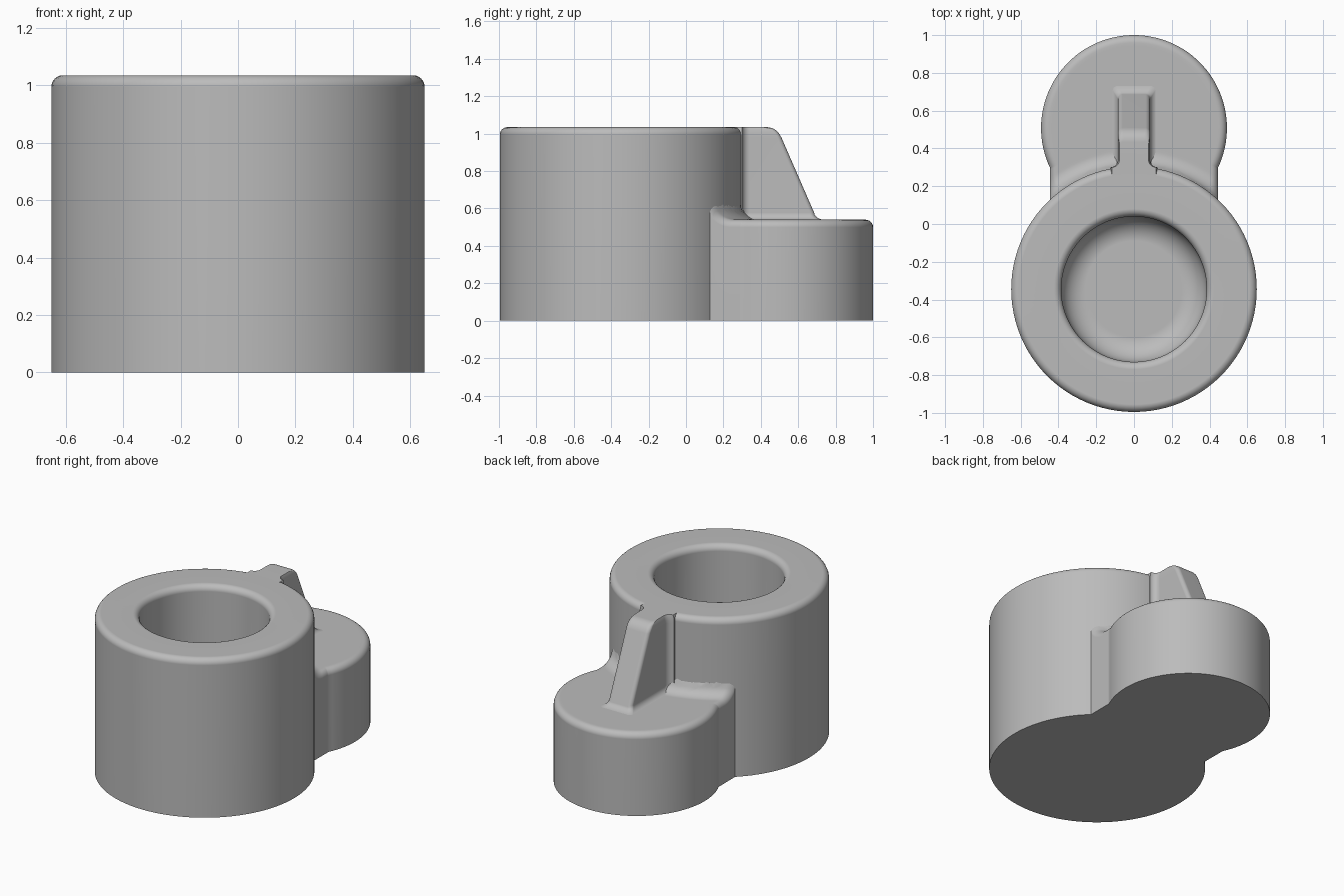
import bpy, bmesh
from math import sin, cos, pi, radians, sqrt, hypot

cube = bpy.data.objects.get("Cube")
if cube:
    bpy.data.objects.remove(cube)

HUB_Y, HUB_R, HUB_TOP = -0.345, 0.65, 1.035
BOSS_Y, BOSS_R, BOSS_TOP = 0.508, 0.492, 0.54
NECK_X, EDGE, ROOT = 0.445, 0.04, 0.085

grey = bpy.data.materials.new("cast_grey")
grey.use_nodes = True
colour = (0.5, 0.5, 0.5, 1)
grey.diffuse_color = colour
grey.node_tree.nodes["Principled BSDF"].inputs["Base Color"].default_value = colour


def arc(cx, cy, r, start, end, n):
    """Points on an arc, angles in degrees."""
    angles = [radians(start + (end - start) * i / n) for i in range(n + 1)]
    return [(cx + r * cos(a), cy + r * sin(a)) for a in angles]


def loft(name, loops):
    """Skin a stack of closed loops and cap both ends."""
    bm = bmesh.new()
    rings = [[bm.verts.new(p) for p in loop] for loop in loops]
    n = len(rings[0])
    for a, b in zip(rings, rings[1:]):
        for i in range(n):
            j = (i + 1) % n
            bm.faces.new((a[i], a[j], b[j], b[i]))
    bm.faces.new(rings[0][::-1])
    bm.faces.new(rings[-1])
    bmesh.ops.recalc_face_normals(bm, faces=bm.faces)
    mesh = bpy.data.meshes.new(name)
    bm.to_mesh(mesh)
    bm.free()
    mesh.materials.append(grey)
    obj = bpy.data.objects.new(name, mesh)
    bpy.context.collection.objects.link(obj)
    bpy.ops.object.select_all(action="DESELECT")
    bpy.context.view_layer.objects.active = obj
    obj.select_set(True)
    bpy.ops.object.shade_smooth_by_angle(angle=radians(35))
    normals = obj.modifiers.new("even_normals", "WEIGHTED_NORMAL")
    normals.keep_sharp = True
    return obj


# Hub: rounded cylinder with a blind bore, as a turned profile (radius, height)
BORE_R, FLOOR, FLOOR_R = 0.385, 0.2, 0.13
profile = [(HUB_R, 0)]
profile += arc(HUB_R - EDGE, HUB_TOP - EDGE, EDGE, 0, 90, 6)
profile += arc(BORE_R + EDGE, HUB_TOP - EDGE, EDGE, 90, 180, 6)
profile += arc(BORE_R - FLOOR_R, FLOOR + FLOOR_R, FLOOR_R, 0, -90, 8)
loft("hub", [[(x, y, z) for x, y in arc(0, HUB_Y, r, 0, 360, 96)[:-1]]
             for r, z in profile])


# Boss and neck: plan outline with a rounded rim, its top sweeping up to the hub
def boss_height(x, y):
    gap = hypot(x, y - HUB_Y) - HUB_R
    reach = min(max(ROOT - gap, 0), ROOT)
    return BOSS_TOP + ROOT - sqrt(ROOT ** 2 - reach ** 2)


NECK_Y, STEPS = 0.09, 20
joint = BOSS_Y - sqrt(BOSS_R ** 2 - NECK_X ** 2)
turn = 180 / pi * (1.5708 - sqrt(0)) - 90
from math import asin
turn = asin((BOSS_Y - joint) / BOSS_R) * 180 / pi
plan = arc(0, BOSS_Y, BOSS_R, -turn, 180 + turn, 72)
plan += [(-NECK_X, joint + (NECK_Y - joint) * i / STEPS) for i in range(1, STEPS)]
plan += [(-NECK_X + 2 * NECK_X * i / STEPS, NECK_Y) for i in range(STEPS + 1)]
plan += [(NECK_X, NECK_Y + (joint - NECK_Y) * i / STEPS) for i in range(1, STEPS)]


def boss_loop(inset, drop):
    scale = 1 - inset / BOSS_R
    loop = []
    for x, y in plan:
        px, py = x * scale, BOSS_Y + (y - BOSS_Y) * scale
        # the neck end stays buried in the hub
        loop.append((px, py, boss_height(px, py) - drop))
    return loop


rim = [boss_loop(EDGE - u, EDGE - v) for u, v in arc(0, 0, EDGE, 0, 90, 6)]
inner = [boss_loop(EDGE + (BOSS_R - 0.01 - EDGE) * i / 32, 0) for i in range(1, 33)]
loft("boss", [[(x, y, 0) for x, y in plan]] + rim + inner)


# Rib: horizontal sections flared at the hub and at the foot, with a sloped back
RIB_W, FLARE, CORNER = 0.085, 0.04, 0.025


def rib_section(z, back, grow):
    w = RIB_W + grow
    front = HUB_Y + HUB_R - 0.005
    side = [(w + FLARE, 0.2), (w + FLARE, front - 0.01)]
    side += arc(w + FLARE, front + FLARE, FLARE, 270, 180, 6)
    side += arc(w - CORNER, back - CORNER, CORNER, 0, 90, 5)
    outline = side + [(-x, y) for x, y in reversed(side)]
    return [(x, y, z) for x, y in outline]


# foot fillet, straight slope, then the rounded crest: (height, back, grow)
levels = []
for i in range(7):
    a = radians(15 * i)
    levels.append((BOSS_TOP - 0.002 + FLARE * (1 - cos(a)),
                   0.75 - 0.065 * sin(a), FLARE * (1 - sin(a))))
crest = [(0.98, 0.51), (1.0, 0.498), (1.017, 0.483), (1.029, 0.463), (HUB_TOP, 0.435)]
levels += [(z, y, -0.008 * max(0, i - 1) / 3) for i, (z, y) in enumerate(crest)]
loft("rib", [rib_section(*level) for level in levels])
